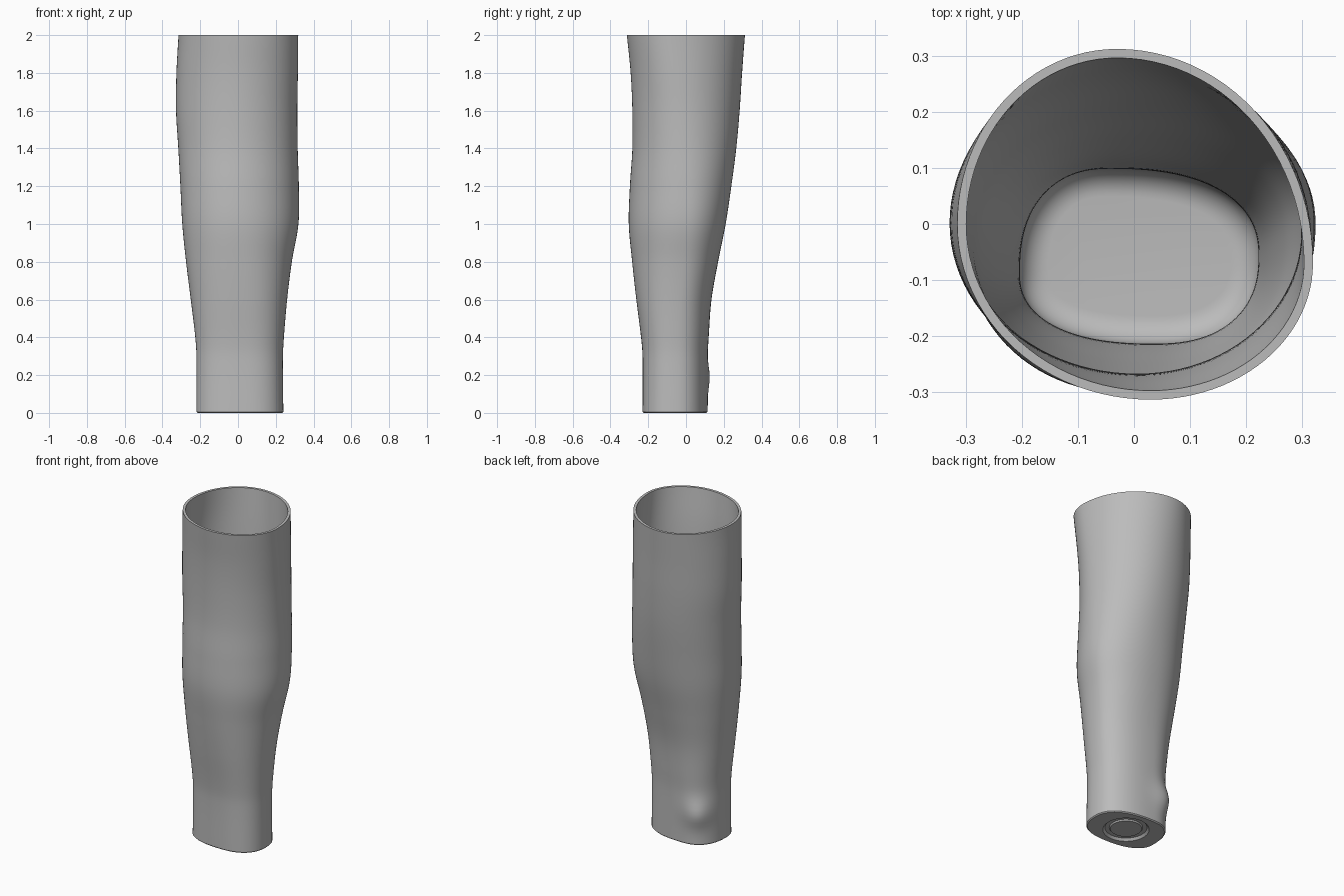
import bpy
import bmesh
from math import sin, cos, pi, exp
from mathutils import Vector

if "Cube" in bpy.data.objects:
    bpy.data.objects.remove(bpy.data.objects["Cube"], do_unlink=True)

SEGMENTS = 96
WALL = 0.016
FLOOR = 0.03
FILLET = 0.05
HEIGHT = 2.0

# Limits of the limb outline at each height: z, (x min, x max, y min, y max)
LIMITS = [
    (0.0, (-0.22, 0.24, -0.23, 0.115)),
    (0.3, (-0.22, 0.238, -0.23, 0.115)),
    (0.4, (-0.226, 0.243, -0.238, 0.12)),
    (0.6, (-0.25, 0.26, -0.263, 0.135)),
    (0.8, (-0.275, 0.285, -0.285, 0.17)),
    (1.0, (-0.295, 0.32, -0.303, 0.21)),
    (1.2, (-0.305, 0.322, -0.297, 0.24)),
    (1.4, (-0.316, 0.316, -0.284, 0.266)),
    (1.6, (-0.328, 0.314, -0.284, 0.284)),
    (1.8, (-0.326, 0.317, -0.293, 0.297)),
    (2.0, (-0.315, 0.319, -0.313, 0.312)),
]

# Where those limits are touched (y left, y right, x front, x back) and squareness
TOUCH = [
    (0.0, (-0.09, -0.06, 0.04, -0.05, 2.4)),
    (0.5, (-0.08, -0.05, 0.03, -0.03, 2.3)),
    (1.1, (-0.03, 0.0, 0.0, 0.02, 2.1)),
    (1.6, (0.0, -0.02, 0.01, 0.0, 2.0)),
    (2.0, (0.0, -0.07, 0.03, -0.03, 2.0)),
]


def sample(table, z):
    """Smooth interpolation of a table by height."""
    last = len(table) - 1
    i = 0
    while i < last - 1 and z > table[i + 1][0]:
        i += 1

    def slope(k, c):
        a, b = table[max(k - 1, 0)], table[min(k + 1, last)]
        return (b[1][c] - a[1][c]) / (b[0] - a[0])

    (z0, v0), (z1, v1) = table[i], table[i + 1]
    h = z1 - z0
    u = (z - z0) / h
    blend = u * u * (3 - 2 * u)
    return [
        v0[c] + (v1[c] - v0[c]) * blend
        + h * u * (1 - u) * ((1 - u) * slope(i, c) - u * slope(i + 1, c))
        for c in range(len(v0))
    ]


def section(z, inset=0.0, bump=False):
    """Outline made of four rounded quadrants that meet smoothly."""
    left, right, front, back = sample(LIMITS, z)
    y_left, y_right, x_front, x_back, power = sample(TOUCH, z)
    left, right = left + inset, right - inset
    front, back = front + inset, back - inset
    points = []
    for k in range(SEGMENTS):
        t = 2 * pi * k / SEGMENTS
        c, s = cos(t), sin(t)
        cx = x_back if s >= 0 else x_front
        cy = y_right if c >= 0 else y_left
        rx = right - cx if c >= 0 else cx - left
        ry = back - cy if s >= 0 else cy - front
        x = cx + rx * abs(c) ** (2 / power) * (1 if c >= 0 else -1)
        y = cy + ry * abs(s) ** (2 / power) * (1 if s >= 0 else -1)
        p = Vector((x, y, z))
        if bump:  # wrist bone
            d = (p - Vector((-0.13, 0.08, 0.19))).length / 0.08
            p += Vector((-0.6, 0.8, 0)) * 0.028 * exp(-d * d)
        points.append(p)
    return points


def circle(radius, z):
    return [
        Vector((0.01 + radius * cos(2 * pi * k / SEGMENTS),
                -0.058 + radius * sin(2 * pi * k / SEGMENTS), z))
        for k in range(SEGMENTS)
    ]


# Underside with a round recess and a raised disc in it
rings = [circle(r, z) for r, z in
         ((0.088, 0.006), (0.094, 0.014), (0.118, 0.014), (0.13, 0.0))]

# Outer skin, with a small bevel at the foot
base = section(0.0, 0.006)
rings.append(base)
ROWS = 72
rings += [section(0.006 + (HEIGHT - 0.006) * i / ROWS, bump=True)
          for i in range(ROWS + 1)]

# Inner skin down to a rounded floor
low = FLOOR + FILLET
rings += [section(HEIGHT + (low - HEIGHT) * i / ROWS, WALL)
          for i in range(ROWS + 1)]
for i in range(1, 9):
    a = pi / 2 * i / 8
    rings.append(section(low - FILLET * sin(a), WALL + FILLET * (1 - cos(a))))

# Skin all rings into one closed shell
bm = bmesh.new()
loops = [[bm.verts.new(p) for p in ring] for ring in rings]
for lower, upper in zip(loops, loops[1:]):
    for k in range(SEGMENTS):
        n = (k + 1) % SEGMENTS
        bm.faces.new((lower[k], lower[n], upper[n], upper[k]))
bm.faces.new(loops[0][::-1])
bm.faces.new(loops[-1])
bmesh.ops.recalc_face_normals(bm, faces=bm.faces)
mesh = bpy.data.meshes.new("forearm_vessel")
bm.to_mesh(mesh)
bm.free()

vessel = bpy.data.objects.new("forearm_vessel", mesh)
bpy.context.collection.objects.link(vessel)

# Plain grey
grey = bpy.data.materials.new("plain_grey")
grey.use_nodes = True
colour = (0.5, 0.5, 0.5, 1.0)
grey.diffuse_color = colour
grey.node_tree.nodes["Principled BSDF"].inputs["Base Color"].default_value = colour
mesh.materials.append(grey)

bpy.context.view_layer.objects.active = vessel
vessel.select_set(True)
bpy.ops.object.shade_smooth_by_angle(angle=pi / 6)
